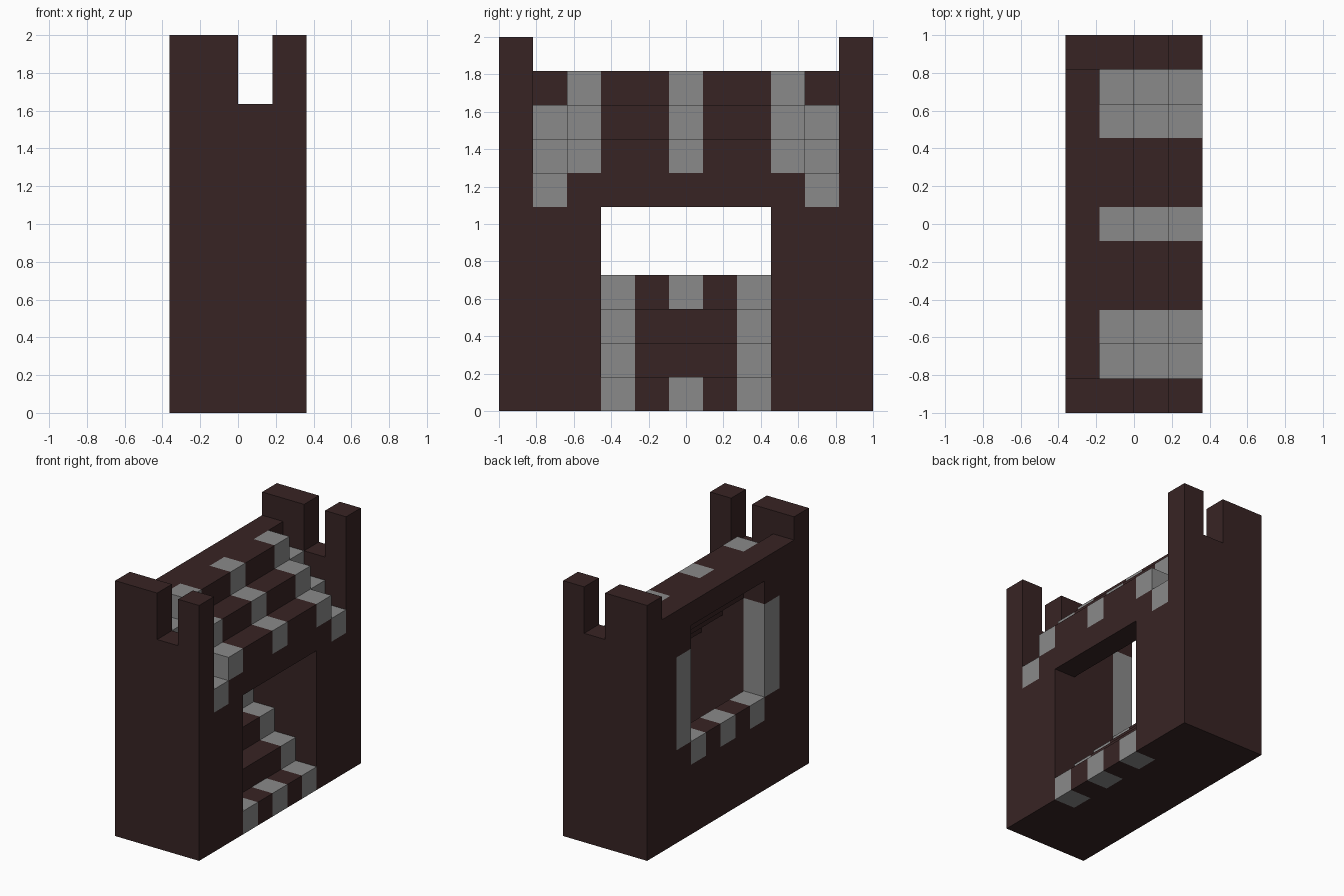
import bpy, bmesh
from mathutils import Vector

cube = bpy.data.objects.get("Cube")
if cube:
    bpy.data.objects.remove(cube, do_unlink=True)

# The whole gate is laid out in square blocks: 4 deep, 11 wide, 11 high
DEPTH, WIDTH, HEIGHT = 4, 11, 11
UNIT = 2 / HEIGHT


def make_material(name, color):
    mat = bpy.data.materials.new(name)
    mat.use_nodes = True
    mat.diffuse_color = color
    bsdf = next(n for n in mat.node_tree.nodes if n.type == 'BSDF_PRINCIPLED')
    bsdf.inputs["Base Color"].default_value = color
    bsdf.inputs["Roughness"].default_value = 0.9
    return mat


materials = [make_material("dark_brown_brick", (0.039, 0.0176, 0.0176, 1)),
             make_material("grey_stone", (0.254, 0.254, 0.254, 1))]


def part_at(x, y, z):
    """Name of the part filling a block, or None where it is empty."""
    side = "left" if y > WIDTH // 2 else "right"
    row = min(y, WIDTH - 1 - y)
    if not (0 <= x < DEPTH and 0 <= row and 0 <= z < HEIGHT):
        return None
    # Notched end towers
    if row == 0:
        return f"{side}_tower" if z < 9 or x != 2 else None
    # Piers with stepped tops, the outer row one step lower
    if row <= 2:
        top = 10 - x if row == 1 else min(10, 11 - x)
        return f"{side}_pier" if z < top else None
    # Steps below the opening and stepped roof above it
    if z < 4 - x:
        return "lower_steps"
    if 9 - x <= z < min(10, 11 - x):
        return "stepped_roof"
    return None


def is_stone(x, y, z):
    """True for the grey accent blocks."""
    row = min(y, WIDTH - 1 - y)
    roof_edge = x >= 1 and ((row == 1 and z == 9 - x) or (row in (2, 5) and z == 10 - x))
    step_edge = z == 3 - x and (row == 3 or (row == 5 and x in (0, 3)))
    window_trim = row == 2 and x == 0 and 4 <= z < 8
    return roof_edge or step_edge or window_trim


def add_face(bm, cell, axis, sign, stone):
    """Add the exposed square of a block that points along sign * axis."""
    u, v = (axis + 1) % 3, (axis + 2) % 3
    verts = []
    for a, b in ((0, 0), (1, 0), (1, 1), (0, 1)):
        p = Vector(cell)
        p[axis] += sign > 0
        p[u] += a
        p[v] += b
        p -= Vector((DEPTH / 2, WIDTH / 2, 0))
        verts.append(bm.verts.new(p * UNIT))
    if sign < 0:
        verts.reverse()
    bm.faces.new(verts).material_index = int(stone)


# Collect only the outer surface of each part
parts = {}
for x in range(DEPTH):
    for y in range(WIDTH):
        for z in range(HEIGHT):
            name = part_at(x, y, z)
            if not name:
                continue
            bm = parts.setdefault(name, bmesh.new()) if name not in parts else parts[name]
            for axis in range(3):
                for sign in (-1, 1):
                    neighbour = [x, y, z]
                    neighbour[axis] += sign
                    if not part_at(*neighbour):
                        add_face(bm, (x, y, z), axis, sign, is_stone(x, y, z))

# Weld the squares, merge flat areas of one colour, and make the objects
for name, bm in parts.items():
    bmesh.ops.remove_doubles(bm, verts=bm.verts[:], dist=UNIT / 100)
    bmesh.ops.dissolve_limit(bm, angle_limit=0.02, verts=bm.verts[:],
                             edges=bm.edges[:], delimit={'MATERIAL'})
    mesh = bpy.data.meshes.new(name)
    bm.to_mesh(mesh)
    bm.free()
    for mat in materials:
        mesh.materials.append(mat)
    bpy.context.collection.objects.link(bpy.data.objects.new(name, mesh))
